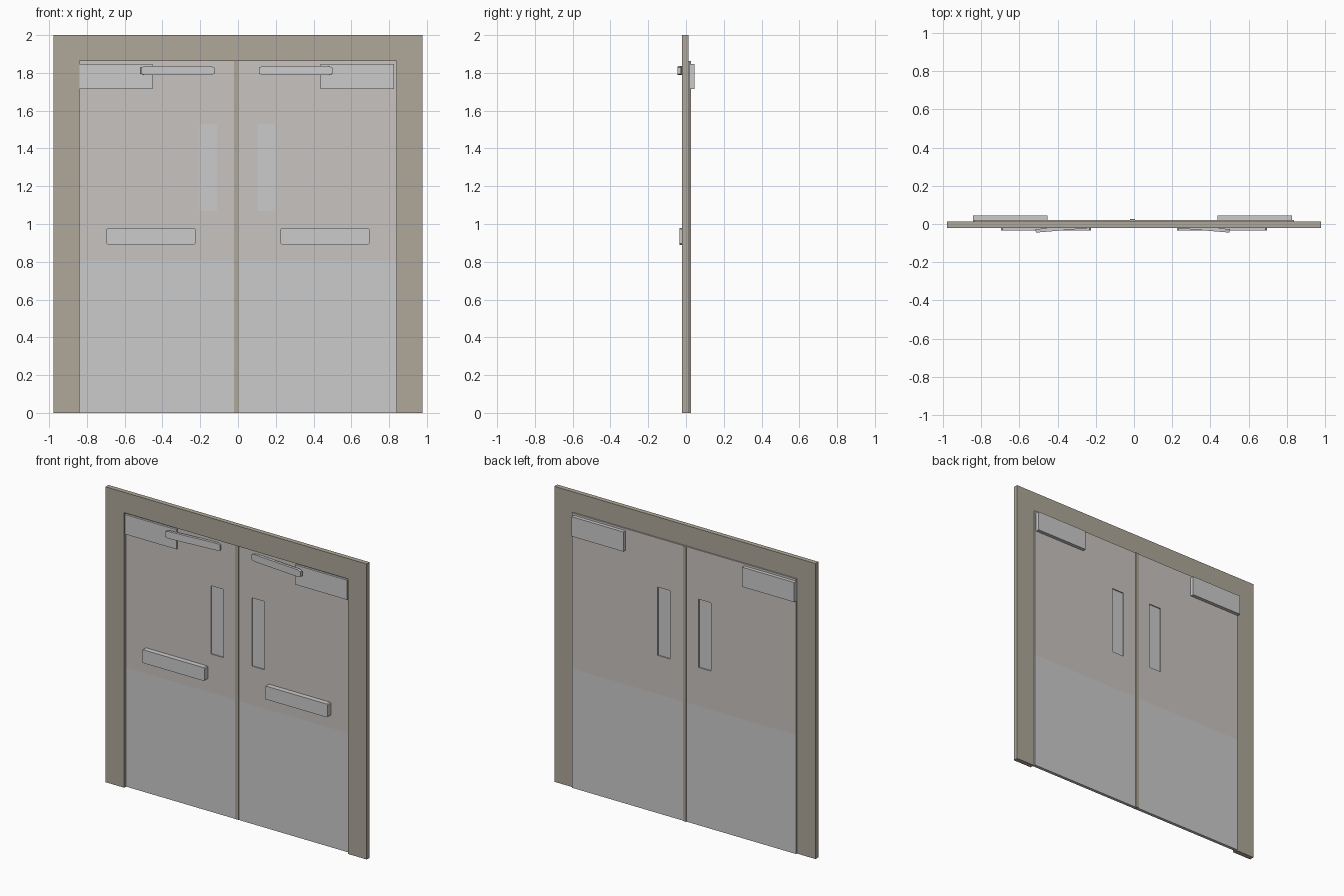
import bpy, bmesh, math
from mathutils import Matrix

if "Cube" in bpy.data.objects:
    bpy.data.objects.remove(bpy.data.objects["Cube"])


def material(name, rgb):
    m = bpy.data.materials.new(name)
    m.diffuse_color = (*rgb, 1)
    m.use_nodes = True
    m.node_tree.nodes["Principled BSDF"].inputs["Base Color"].default_value = m.diffuse_color
    return m


TAN = material("tan_paint", (0.43, 0.39, 0.32))
PALE = material("pale_panel", (0.58, 0.55, 0.53))


def extrude(name, outline, y0, y1, mat=None):
    """Extrude an x-z outline from y0 to y1."""
    bm = bmesh.new()
    face = bm.faces.new([bm.verts.new((x, y0, z)) for x, z in outline])
    res = bmesh.ops.extrude_face_region(bm, geom=[face])
    moved = [g for g in res["geom"] if isinstance(g, bmesh.types.BMVert)]
    bmesh.ops.translate(bm, verts=moved, vec=(0, y1 - y0, 0))
    bmesh.ops.recalc_face_normals(bm, faces=bm.faces)
    me = bpy.data.meshes.new(name)
    bm.to_mesh(me)
    bm.free()
    ob = bpy.data.objects.new(name, me)
    bpy.context.collection.objects.link(ob)
    if mat:
        me.materials.append(mat)
    return ob


def rect(x0, x1, z0, z1):
    return [(x0, z0), (x1, z0), (x1, z1), (x0, z1)]


def chamfered(x0, x1, z0, z1, cx, cz):
    return [(x0 + cx, z0), (x1 - cx, z0), (x1, z0 + cz), (x1, z1 - cz),
            (x1 - cx, z1), (x0 + cx, z1), (x0, z1 - cz), (x0, z0 + cz)]


# Door frame: one upside-down U
extrude("door_frame",
        [(-.978, 0), (-.838, 0), (-.838, 1.862), (.838, 1.862),
         (.838, 0), (.978, 0), (.978, 2), (-.978, 2)], -.02, .012, TAN)

# Centre strip between the leaves
extrude("centre_strip", rect(-.02, .006, 0, 1.862), -.001, .026, TAN)

C = -.007            # centre line between the two leaves
F, B = 0, .021       # front and back of the door leaves

for side, s in (("left", -1), ("right", 1)):
    def span(a, b, c=C):
        return sorted((c + s * a, c + s * b))

    # Door leaf: lower kick plate and upper panel with a window hole
    inner = -.02 if s < 0 else .006
    x0, x1 = sorted((inner, s * .838))
    extrude(side + "_kick_plate", rect(x0, x1, 0, .806), F, B)
    w0, w1 = span(.107, .2, -.003)
    for part, r in (("bottom", (x0, x1, .806, 1.068)), ("top", (x0, x1, 1.53, 1.862)),
                    ("side_a", (x0, w0, 1.068, 1.53)), ("side_b", (w1, x1, 1.068, 1.53))):
        extrude(side + "_panel_" + part, rect(*r), F, B, PALE)
    extrude(side + "_window", rect(w0, w1, 1.068, 1.53), .007, .014)

    # Door closer box
    extrude(side + "_closer_box", rect(*span(.445, .834), 1.715, 1.848), -.014, .045)

    # Push plate
    extrude(side + "_push_plate", chamfered(*span(.226, .695, 0), .89, .98, .006, .006), -.034, F)

    # Closer arm, swung out at its outer end
    arm = extrude(side + "_closer_arm",
                  chamfered(-.195, .195, 1.788, 1.836, .022, .007), -.009, .009)
    arm.matrix_world = (Matrix.Translation((C + s * .313, -.0195, 0))
                        @ Matrix.Rotation(-s * .085, 4, 'Z'))
